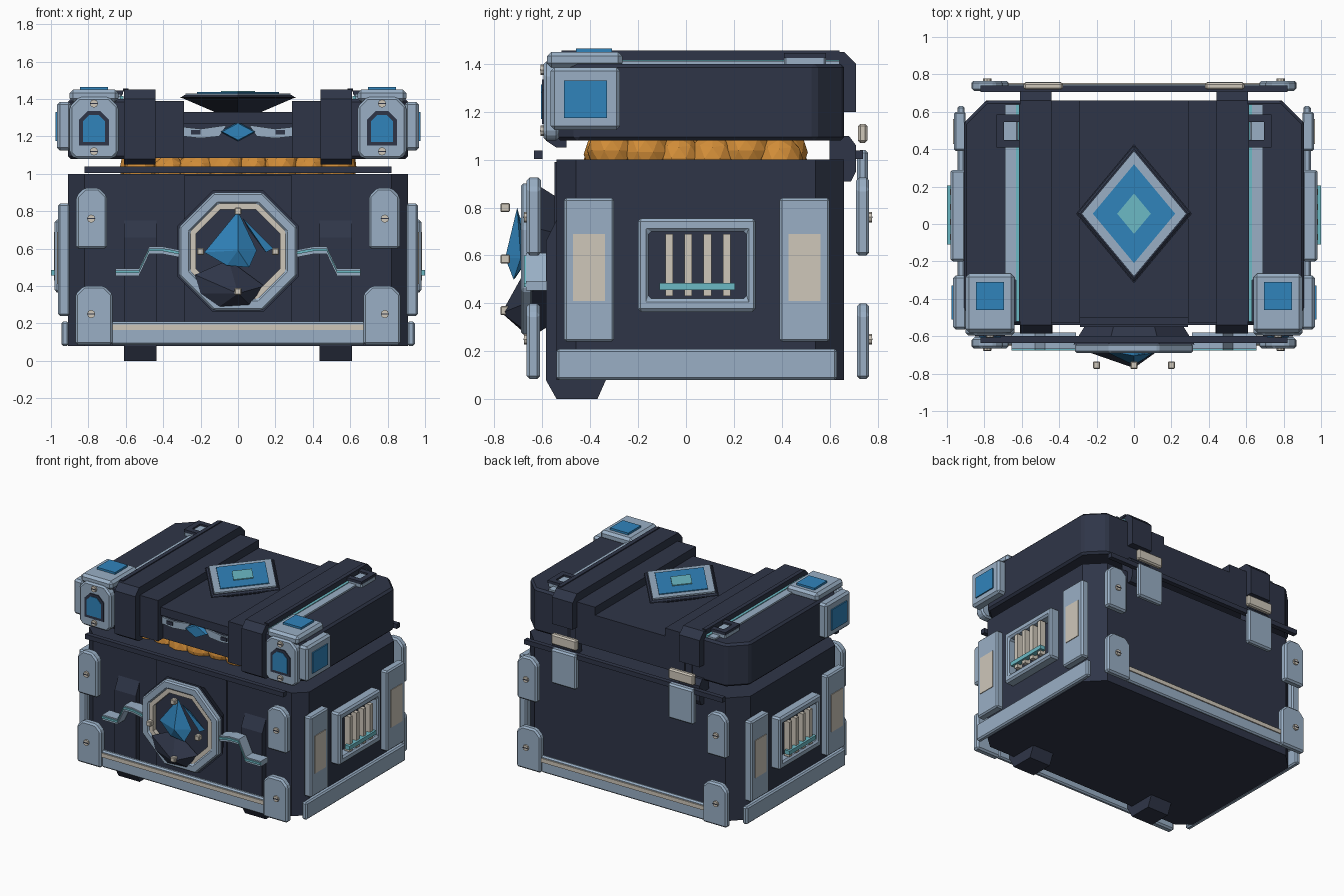
import bpy, bmesh, math, random
from mathutils import Vector

cube = bpy.data.objects.get("Cube")
if cube:
    bpy.data.objects.remove(cube, do_unlink=True)


def material(name, rgb):
    m = bpy.data.materials.new(name)
    m.use_nodes = True
    m.diffuse_color = (*rgb, 1)
    m.node_tree.nodes["Principled BSDF"].inputs["Base Color"].default_value = (*rgb, 1)
    return m


NAVY = material("dark navy", (0.028, 0.036, 0.064))
STEEL = material("pale steel", (0.32, 0.43, 0.56))
BLUE = material("bright blue", (0.03, 0.23, 0.5))
TEAL = material("teal", (0.15, 0.49, 0.56))
CREAM = material("cream", (0.62, 0.57, 0.49))
GOLD = material("gold", (0.65, 0.27, 0.04))


def finish(name, bm, mat, mirror=False, bevel=0):
    bmesh.ops.recalc_face_normals(bm, faces=bm.faces)
    me = bpy.data.meshes.new(name)
    bm.to_mesh(me)
    bm.free()
    me.materials.append(mat)
    ob = bpy.data.objects.new(name, me)
    bpy.context.collection.objects.link(ob)
    if bevel:
        b = ob.modifiers.new("bevel", "BEVEL")
        b.width, b.segments = bevel, 1
    if mirror:
        ob.modifiers.new("mirror", "MIRROR")
    return ob


def place(axis, p, d):
    u, v = p
    return {"x": (d, u, v), "y": (u, d, v), "z": (u, v, d)}[axis]


def prism(name, pts, axis, a, b, mat, mirror=False, bevel=0, taper=1):
    """Extrude an outline from a to b; the far end can be scaled."""
    bm = bmesh.new()
    cu, cv = (sum(p[i] for p in pts) / len(pts) for i in (0, 1))
    far = [(cu + (u - cu) * taper, cv + (v - cv) * taper) for u, v in pts]
    A = [bm.verts.new(place(axis, p, a)) for p in pts]
    B = [bm.verts.new(place(axis, p, b)) for p in far]
    bm.faces.new(A)
    bm.faces.new(B)
    for i in range(len(pts)):
        j = (i + 1) % len(pts)
        bm.faces.new((A[i], A[j], B[j], B[i]))
    return finish(name, bm, mat, mirror, bevel)


def ring(name, outer, inner, axis, a, b, mat, mirror=False, bevel=0):
    """Frame between two outlines with the same number of points."""
    bm = bmesh.new()
    loops = [[bm.verts.new(place(axis, p, d)) for p in pts]
             for pts, d in ((outer, a), (outer, b), (inner, b), (inner, a))]
    n = len(outer)
    for k in range(4):
        P, Q = loops[k], loops[(k + 1) % 4]
        for i in range(n):
            j = (i + 1) % n
            bm.faces.new((P[i], P[j], Q[j], Q[i]))
    return finish(name, bm, mat, mirror, bevel)


def rect(u0, u1, v0, v1, top=0, bottom=0):
    """Rectangle outline with optional cut top and bottom corners."""
    pts = [(u0 + bottom, v0), (u1 - bottom, v0)]
    if bottom:
        pts += [(u1, v0 + bottom)]
    pts += [(u1, v1 - top), (u1 - top, v1), (u0 + top, v1), (u0, v1 - top)] if top else [(u1, v1), (u0, v1)]
    if bottom:
        pts += [(u0, v0 + bottom)]
    return pts


def box(name, x0, x1, y0, y1, z0, z1, mat, mirror=False, bevel=0):
    return prism(name, rect(x0, x1, y0, y1), "z", z0, z1, mat, mirror, bevel)


def polygon(cx, cz, r, n, turn=0.0, sv=1.0):
    return [(cx + r * math.cos(turn + math.tau * i / n), cz + r * sv * math.sin(turn + math.tau * i / n))
            for i in range(n)]


def hull(name, pts, mat):
    bm = bmesh.new()
    for p in pts:
        bm.verts.new(p)
    bmesh.ops.convex_hull(bm, input=bm.verts)
    return finish(name, bm, mat)


def screw(name, x, z, y, out):
    prism(name, polygon(x, z, 0.022, 8), "y", y, y + out * 0.012, CREAM, True)
    box(name + "_slot", x - 0.02, x + 0.02, y + out * 0.012, y + out * 0.014, z - 0.003, z + 0.003, NAVY, True)


# Body with cut corners
footprint = [(-0.91, -0.46), (-0.82, -0.54), (0.82, -0.54), (0.91, -0.46),
             (0.91, 0.54), (0.79, 0.66), (-0.79, 0.66), (-0.91, 0.54)]
prism("body", footprint, "z", 0.08, 1.0, NAVY)
box("body_front_panel", -0.29, 0.29, -0.55, -0.53, 0.1, 0.99, NAVY)

# Front struts that run down into the feet
prism("front_strut", [(-0.585, 0.08), (-0.54, 0), (-0.37, 0), (-0.33, 0.09), (-0.52, 0.2), (-0.52, 0.75),
                      (-0.54, 0.75), (-0.585, 0.66)], "x", 0.435, 0.61, NAVY, True)

# Front and back trim: bars, corner plates, rims
for side, out, near, far in (("front", -1, -0.61, -0.665), ("back", 1, 0.715, 0.765)):
    box(side + "_bottom_bar", -0.68, 0.68, near, far - out * 0.02, 0.085, 0.21, STEEL, bevel=0.01)
    box(side + "_bar_inlay", -0.67, 0.67, near, far - out * 0.012, 0.165, 0.195, CREAM)
    prism(side + "_lower_corner_plate", rect(0.67, 0.87, 0.085, 0.4, 0.045), "y", near, far, STEEL, True, 0.012)
    prism(side + "_upper_corner_plate", rect(0.7, 0.865, 0.6, 0.925, 0.045), "y", near - out * 0.005, far, STEEL, True, 0.012)
    for z in (0.25, 0.76):
        screw(side + "_plate_screw", 0.785, z, far, out)
    box(side + "_rim", -0.82, 0.82, near - out * 0.01, near + out * 0.025, 1.003, 1.038, NAVY)

# Side trim: bar, columns, grille
box("side_bottom_bar", 0.905, 0.945, -0.54, 0.63, 0.08, 0.21, STEEL, True, 0.01)
for y in (-0.405, 0.495):
    box("side_column", 0.9, 0.962, y - 0.105, y + 0.105, 0.24, 0.84, STEEL, True, 0.01)
    box("side_column_inlay", 0.95, 0.967, y - 0.066, y + 0.066, 0.41, 0.69, CREAM, True)
ring("grille_frame", rect(-0.2, 0.29, 0.365, 0.755), rect(-0.157, 0.253, 0.42, 0.7), "x", 0.9, 0.98, STEEL, True, 0.012)
for i in range(4):
    y = -0.07 + 0.08 * i
    box("grille_bar", 0.94, 0.985, y - 0.016, y + 0.016, 0.43, 0.69, CREAM, True)
box("grille_crossbar", 0.96, 1.0, -0.11, 0.205, 0.455, 0.485, TEAL, True)

# Treasure in the gap under the lid
random.seed(4)
bm = bmesh.new()
for i in range(8):
    for j in range(6):
        g = bmesh.ops.create_icosphere(bm, subdivisions=2, radius=random.uniform(0.09, 0.12))
        at = Vector((-0.52 + 0.15 * i, -0.31 + 0.14 * j, 1.0 + random.uniform(0, 0.04)))
        bmesh.ops.translate(bm, verts=g["verts"], vec=at)
finish("treasure", bm, GOLD)

# Lid: outer blocks, stepped middle, straps
prism("lid_side", [(0.5, -0.54), (0.82, -0.54), (0.91, -0.46), (0.91, 0.54), (0.79, 0.66), (0.5, 0.66)],
      "z", 1.08, 1.4, NAVY, True, 0.015)
box("lid_step", 0.29, 0.45, -0.53, 0.66, 1.085, 1.39, NAVY, True)
box("lid_middle", -0.3, 0.3, -0.47, 0.66, 1.085, 1.33, NAVY)
box("lid_front_lip", -0.3, 0.3, -0.5, -0.46, 1.27, 1.33, NAVY)
prism("lid_strap", [(-0.54, 1.05), (-0.585, 1.08), (-0.585, 1.4), (-0.54, 1.45), (0.66, 1.45), (0.71, 1.4),
                    (0.71, 1.2), (0.65, 1.2), (0.65, 1.09), (-0.5, 1.09), (-0.5, 1.05)], "x", 0.44, 0.61, NAVY, True)
box("strap_edge", 0.585, 0.615, -0.52, 0.64, 1.44, 1.457, NAVY, True)

# Lid slot strips and rear brackets
box("slot_light", 0.612, 0.632, -0.52, 0.64, 1.39, 1.417, TEAL, True)
box("slot_strip", 0.632, 0.69, -0.3, 0.64, 1.39, 1.412, STEEL, True)
box("bracket_base", 0.62, 0.735, 0.41, 0.585, 1.39, 1.432, STEEL, True, 0.008)
ring("bracket_frame", rect(0.615, 0.735, 0.41, 0.585), rect(0.615, 0.695, 0.45, 0.545), "z", 1.425, 1.445, NAVY, True)

# Lid corner guards with blue windows
prism("guard_front", rect(0.64, 0.9, 1.08, 1.41, 0.05, 0.03), "y", -0.53, -0.595, STEEL, True, 0.012)
ring("guard_front_window_edge", rect(0.69, 0.85, 1.15, 1.335, 0.045), rect(0.71, 0.83, 1.17, 1.315, 0.035),
     "y", -0.59, -0.602, NAVY, True)
prism("guard_front_window", rect(0.71, 0.83, 1.17, 1.315, 0.035), "y", -0.59, -0.606, BLUE, True)
for z in (1.12, 1.375):
    screw("guard_screw", 0.77, z, -0.595, -1)
box("guard_side", 0.89, 0.968, -0.565, -0.275, 1.125, 1.385, STEEL, True, 0.015)
box("guard_side_window", 0.96, 0.977, -0.51, -0.33, 1.175, 1.33, BLUE, True)
box("guard_top", 0.64, 0.9, -0.58, -0.265, 1.385, 1.45, STEEL, True, 0.018)
box("guard_top_window", 0.695, 0.845, -0.46, -0.31, 1.44, 1.465, BLUE, True)

# Rear hinges and clasps
prism("rear_hinge", [(0.64, 0.91), (0.69, 0.91), (0.71, 0.95), (0.71, 1.06), (0.68, 1.1), (0.6, 1.1), (0.6, 0.95)],
      "x", 0.44, 0.61, NAVY, True)
box("clasp_plate", 0.38, 0.59, 0.715, 0.76, 0.78, 1.04, STEEL, True, 0.012)
box("clasp_block", 0.38, 0.59, 0.718, 0.757, 1.07, 1.15, CREAM, True, 0.01)

# Diamond plaque on the lid
def diamond(rx):
    return polygon(0, 0.055, rx, 4, 0, 1.2)

prism("plaque_base", diamond(0.31), "z", 1.41, 1.33, NAVY, taper=0.4)
prism("plaque_rim", diamond(0.31), "z", 1.405, 1.42, NAVY, taper=0.93)
prism("plaque_frame", diamond(0.28), "z", 1.41, 1.43, STEEL)
prism("plaque_panel", diamond(0.22), "z", 1.42, 1.436, BLUE)
prism("plaque_gem", diamond(0.09), "z", 1.43, 1.442, TEAL)

# Small gem and wings on the lid front
prism("lid_front_gem", polygon(0, 1.225, 0.1, 4, 0, 0.53), "y", -0.46, -0.5, BLUE, taper=0.85)
prism("lid_front_wing", [(0.06, 1.26), (0.1, 1.2), (0.2, 1.19), (0.29, 1.2), (0.29, 1.25), (0.2, 1.24)],
      "y", -0.46, -0.482, STEEL, True)
box("lid_front_notch", 0.2, 0.25, -0.49, -0.47, 1.21, 1.235, NAVY, True)

# Eight-sided emblem
def octagon(apothem):
    return polygon(0, 0.585, apothem / math.cos(math.pi / 8), 8, math.pi / 8)

prism("emblem_mount", octagon(0.325), "y", -0.645, -0.5, NAVY, taper=0.72)
ring("emblem_ring", octagon(0.315), octagon(0.255), "y", -0.64, -0.69, STEEL, bevel=0.01)
ring("emblem_inner_ring", octagon(0.256), octagon(0.225), "y", -0.64, -0.68, CREAM)
hull("emblem_gem", [(0, -0.705, 0.8), (-0.18, -0.67, 0.58), (0.1, -0.69, 0.59), (0.06, -0.72, 0.5),
                    (-0.06, -0.71, 0.51), (0, -0.755, 0.59), (0, -0.65, 0.6)], BLUE)
hull("emblem_gem_sliver", [(0.02, -0.7, 0.77), (0.19, -0.66, 0.6), (0.15, -0.67, 0.58), (0.06, -0.65, 0.7)], BLUE)
hull("emblem_wedge", [(-0.23, -0.69, 0.46), (-0.2, -0.69, 0.36), (-0.1, -0.69, 0.29), (0.06, -0.69, 0.3),
                      (0.14, -0.67, 0.4), (-0.05, -0.67, 0.54), (0, -0.77, 0.36), (0, -0.64, 0.42)], NAVY)
for x, z in ((0, 0.8), (0.2, 0.585), (-0.2, 0.585), (0, 0.37)):
    box("emblem_peg", x - 0.019, x + 0.019, -0.775, -0.735, z - 0.019, z + 0.019, CREAM, bevel=0.005)

# Stepped light strips beside the emblem
path = [(0.31, 0.575), (0.4, 0.592), (0.475, 0.592), (0.53, 0.475), (0.655, 0.475)]
def strip(name, low, high, back, front, mat):
    outline = [(x, z + low) for x, z in path] + [(x, z + high) for x, z in reversed(path)]
    prism(name, outline, "y", back, front, mat, True)

strip("strip_backing", -0.022, 0.018, -0.58, -0.668, STEEL)
strip("strip_light", -0.006, 0.009, -0.66, -0.677, TEAL)
